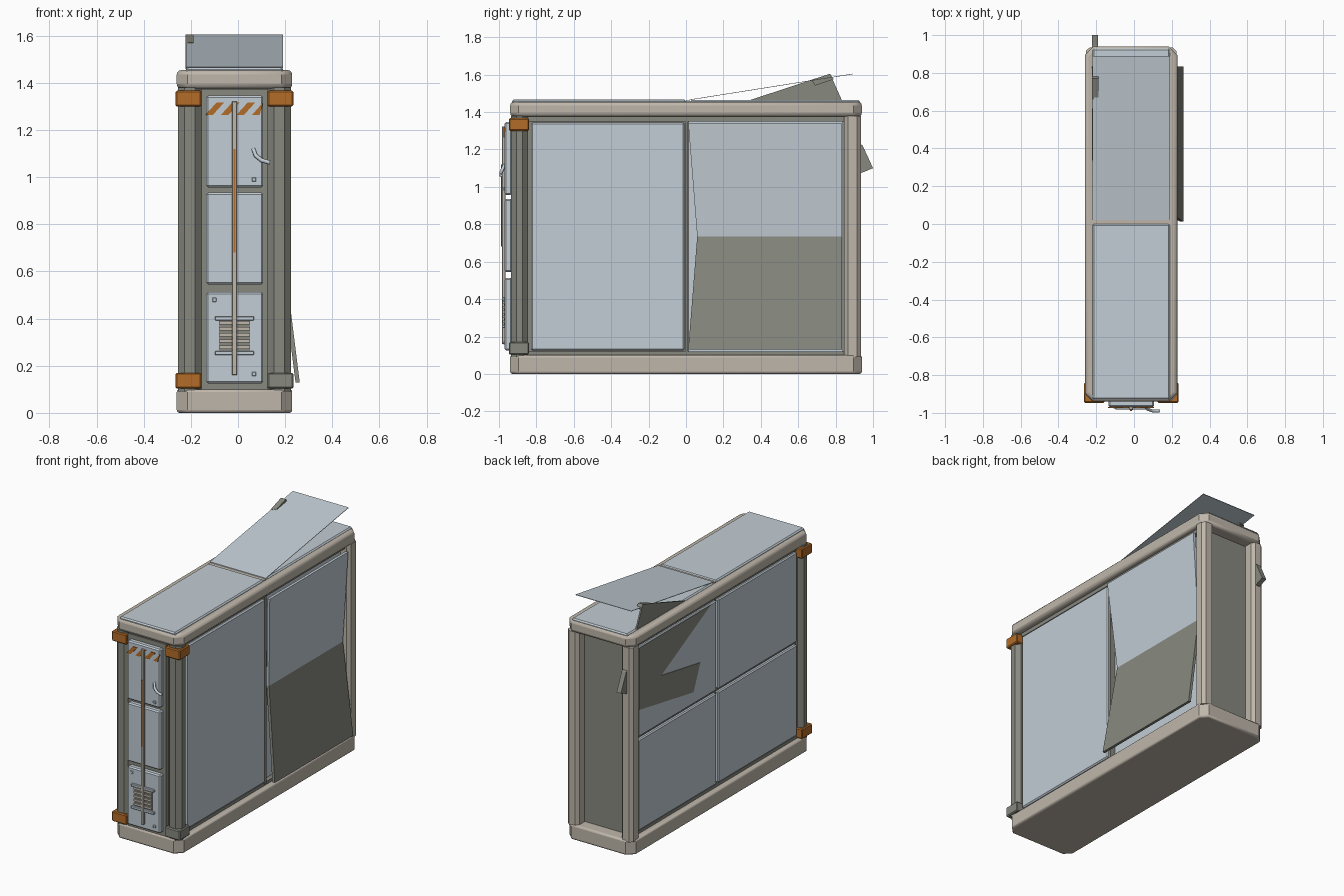
import bpy, bmesh
from mathutils import Vector

cube = bpy.data.objects.get("Cube")
if cube:
    bpy.data.objects.remove(cube, do_unlink=True)


def material(name, rgb):
    m = bpy.data.materials.new(name)
    m.use_nodes = True
    m.diffuse_color = (*rgb, 1)
    bsdf = next(n for n in m.node_tree.nodes if n.type == 'BSDF_PRINCIPLED')
    bsdf.inputs["Base Color"].default_value = (*rgb, 1)
    bsdf.inputs["Roughness"].default_value = 0.7
    return m


LIGHT = material("pale blue grey", (0.54, 0.61, 0.66))
BEIGE = material("warm beige", (0.52, 0.47, 0.405))
DARK = material("olive grey", (0.245, 0.248, 0.213))
ORANGE = material("burnt orange", (0.45, 0.15, 0.022))
CX = -0.015  # centre line of the cabinet


def prism(name, pts, depth, mat, bevel=0.0, segments=1):
    """Extrude a polygon of 3D points along a depth vector."""
    bm = bmesh.new()
    face = bm.faces.new([bm.verts.new(p) for p in pts])
    ext = bmesh.ops.extrude_face_region(bm, geom=[face])
    moved = [v for v in ext["geom"] if isinstance(v, bmesh.types.BMVert)]
    bmesh.ops.translate(bm, verts=moved, vec=Vector(depth))
    bmesh.ops.recalc_face_normals(bm, faces=bm.faces)
    mesh = bpy.data.meshes.new(name)
    bm.to_mesh(mesh)
    bm.free()
    mesh.materials.append(mat)
    ob = bpy.data.objects.new(name, mesh)
    bpy.context.scene.collection.objects.link(ob)
    if bevel:
        mod = ob.modifiers.new("edge bevel", 'BEVEL')
        mod.width, mod.segments = bevel, segments
        mod.limit_method = 'ANGLE'
        mod.angle_limit = 0.9
    return ob


def box(name, x, y, z, mat, bevel=0.0):
    pts = [(x[0], y[0], z[0]), (x[1], y[0], z[0]), (x[1], y[1], z[0]), (x[0], y[1], z[0])]
    return prism(name, pts, (0, 0, z[1] - z[0]), mat, bevel)


def chamfered(name, x, y, z, cut, mat, bevel=0.0, segments=1):
    """Vertical block whose four upright corners are cut off."""
    pts = []
    for sx, sy in ((0, 0), (1, 0), (1, 1), (0, 1)):
        px, py = x[sx], y[sy]
        dx, dy = (cut, -cut)[sx], (cut, -cut)[sy]
        pair = [(px, py + dy, z[0]), (px + dx, py, z[0])]
        pts += pair if sx == sy else pair[::-1]
    return prism(name, pts, (0, 0, z[1] - z[0]), mat, bevel, segments)


def smooth(ob):
    bpy.ops.object.select_all(action='DESELECT')
    ob.select_set(True)
    bpy.context.view_layer.objects.active = ob
    bpy.ops.object.shade_smooth_by_angle()


# Base, top frame and inner core
smooth(chamfered("base", (-0.26, 0.23), (-0.94, 0.94), (0, 0.1), 0.045, BEIGE, 0.012, 3))
smooth(chamfered("top_frame", (-0.26, 0.23), (-0.94, 0.94), (1.375, 1.455), 0.045, BEIGE, 0.02, 3))
box("core", (-0.215, 0.155), (-0.9, 0.86), (0.09, 1.38), DARK)
box("front_backing", (-0.155, 0.125), (-0.935, -0.88), (0.1, 1.375), DARK)

# Corner posts: beige at the back, grey at the front
for side, s in (("left", 1), ("right", -1)):
    xs = sorted((CX + s * 0.14, CX + s * 0.24))
    chamfered("front_post_" + side, xs, (-0.935, -0.845), (0.09, 1.38), 0.028, DARK)
    xs = sorted((CX + s * 0.155, CX + s * 0.24))
    chamfered("back_post_" + side, xs, (0.845, 0.935), (0.09, 1.38), 0.02, BEIGE)
    xs = sorted((CX + s * 0.14, CX + s * 0.25))
    for level, z in (("top", (1.3, 1.367)), ("bottom", (0.103, 0.17))):
        mat = DARK if (level, s) == ("bottom", 1) else ORANGE
        box(f"post_cap_{level}_{side}", xs, (-0.947, -0.84), z, mat, 0.006)
    # Slim rails above and below the side panels
    xs = sorted((CX + s * 0.17, CX + s * 0.21))
    for level, z in (("top", (1.35, 1.38)), ("bottom", (0.09, 0.12))):
        box(f"side_rail_{level}_{side}", xs, (-0.85, 0.85), z, DARK)

# Left side: one whole panel and a thin panel behind the bent cover
box("left_front_panel", (0.15, 0.205), (-0.83, -0.008), (0.125, 1.345), LIGHT, 0.008)
box("left_divider", (0.15, 0.2), (-0.006, 0.012), (0.11, 1.36), DARK)
box("left_inner_panel", (0.15, 0.165), (0.014, 0.84), (0.12, 1.35), LIGHT)

# Bent cover: pale upper half leaning in, grey lower half swinging out
top = [(0.225, 0.835, 1.34), (0.225, 0.012, 1.34)]
fold = [(0.186, 0.06, 0.735), (0.186, 0.835, 0.735)]
foot = [(0.262, 0.835, 0.13), (0.262, 0.012, 0.13)]
prism("bent_cover_upper", top + fold, (-0.018, 0, 0), LIGHT)
prism("bent_cover_lower", fold + foot, (-0.018, 0, 0), DARK)

# Right side: two by two panels with a scorched corner
for col, y in (("front", (-0.83, -0.006)), ("back", (0.012, 0.835))):
    for row, z in (("lower", (0.125, 0.73)), ("upper", (0.748, 1.345))):
        box(f"right_{col}_{row}_panel", (-0.235, -0.2), y, z, LIGHT, 0.007)
scorch = [(0.83, 1.34), (0.08, 1.34), (0.6, 1.07), (0.19, 1.0), (0.26, 0.83), (0.83, 0.93)]
prism("scorched_plate", [(-0.234, y, z) for y, z in scorch], (-0.004, 0, 0), DARK)

# Top panels, cross bar and lifted lid with its prop
box("top_front_panel", (-0.22, 0.19), (-0.93, 0.0), (1.44, 1.466), LIGHT, 0.008)
box("top_back_panel", (-0.22, 0.19), (0.022, 0.93), (1.44, 1.464), LIGHT, 0.008)
box("top_cross_bar", (-0.22, 0.19), (0.0, 0.022), (1.44, 1.461), BEIGE)
lid = [(-0.22, 0.02, 1.464), (0.19, 0.02, 1.464), (0.19, 0.89, 1.602), (-0.22, 0.89, 1.602)]
prism("lifted_lid", lid, (0, 0, 0.003), LIGHT)
prop = [(0.33, 1.46), (0.77, 1.605), (0.835, 1.46)]
prism("lid_prop", [(-0.222, y, z) for y, z in prop], (0.01, 0, 0), DARK)
tip = [(0.67, 1.572), (0.77, 1.605), (0.79, 1.575), (0.69, 1.542)]
prism("lid_prop_tip", [(-0.223, y, z) for y, z in tip], (0.035, 0, 0), DARK)

# Lever at the back
lever = [(0.93, 1.23), (0.945, 1.22), (1.0, 1.1), (0.94, 1.075), (0.93, 1.08)]
prism("back_lever", [(-0.222, y, z) for y, z in lever], (0.032, 0, 0), DARK)

# Front door panels
for name, z in (("lower", (0.125, 0.513)), ("middle", (0.545, 0.935)), ("upper", (0.957, 1.347))):
    box(f"front_{name}_panel", (-0.135, 0.107), (-0.97, -0.93), z, LIGHT, 0.008)

# Hazard stripes
for i in range(4):
    x = -0.138 + i * 0.066
    stripe = [(x, 1.265), (x + 0.032, 1.265), (x + 0.08, 1.318), (x + 0.048, 1.318)]
    stripe = [(min(px, 0.107), -0.969, pz) for px, pz in stripe]
    prism(f"hazard_stripe_{i}", stripe, (0, -0.006, 0), ORANGE)

# Vent grille
box("vent_recess", (-0.08, 0.05), (-0.972, -0.965), (0.265, 0.39), DARK)
for i in range(5):
    z = 0.272 + i * 0.026
    box(f"vent_slat_{i}", (-0.08, 0.05), (-0.98, -0.965), (z, z + 0.014), BEIGE)
for i, z in enumerate((0.245, 0.392)):
    box(f"vent_bar_{i}", (-0.098, 0.068), (-0.983, -0.965), (z, z + 0.018), LIGHT, 0.003)

# Front conduit with its orange strip
box("front_rod", (-0.026, -0.004), (-0.985, -0.965), (0.16, 1.322), BEIGE, 0.003)
box("front_rod_strip", (-0.02, -0.01), (-0.989, -0.98), (0.68, 1.12), ORANGE)

# Square bolts
for i, (x, z) in enumerate(((-0.1, 0.48), (0.068, 0.165), (0.068, 0.99))):
    box(f"bolt_{i}", (x - 0.009, x + 0.009), (-0.976, -0.965), (z - 0.009, z + 0.009), LIGHT, 0.002)

# Curved door handle
curve = bpy.data.curves.new("door_handle", 'CURVE')
curve.dimensions = '3D'
curve.bevel_depth = 0.009
curve.bevel_resolution = 1
path = curve.splines.new('POLY')
points = [(0.065, -0.968, 1.12), (0.075, -0.982, 1.092), (0.1, -0.99, 1.072), (0.135, -0.99, 1.062)]
path.points.add(len(points) - 1)
for p, co in zip(path.points, points):
    p.co = (*co, 1)
curve.use_fill_caps = True
curve.materials.append(LIGHT)
bpy.context.scene.collection.objects.link(bpy.data.objects.new("door_handle", curve))
